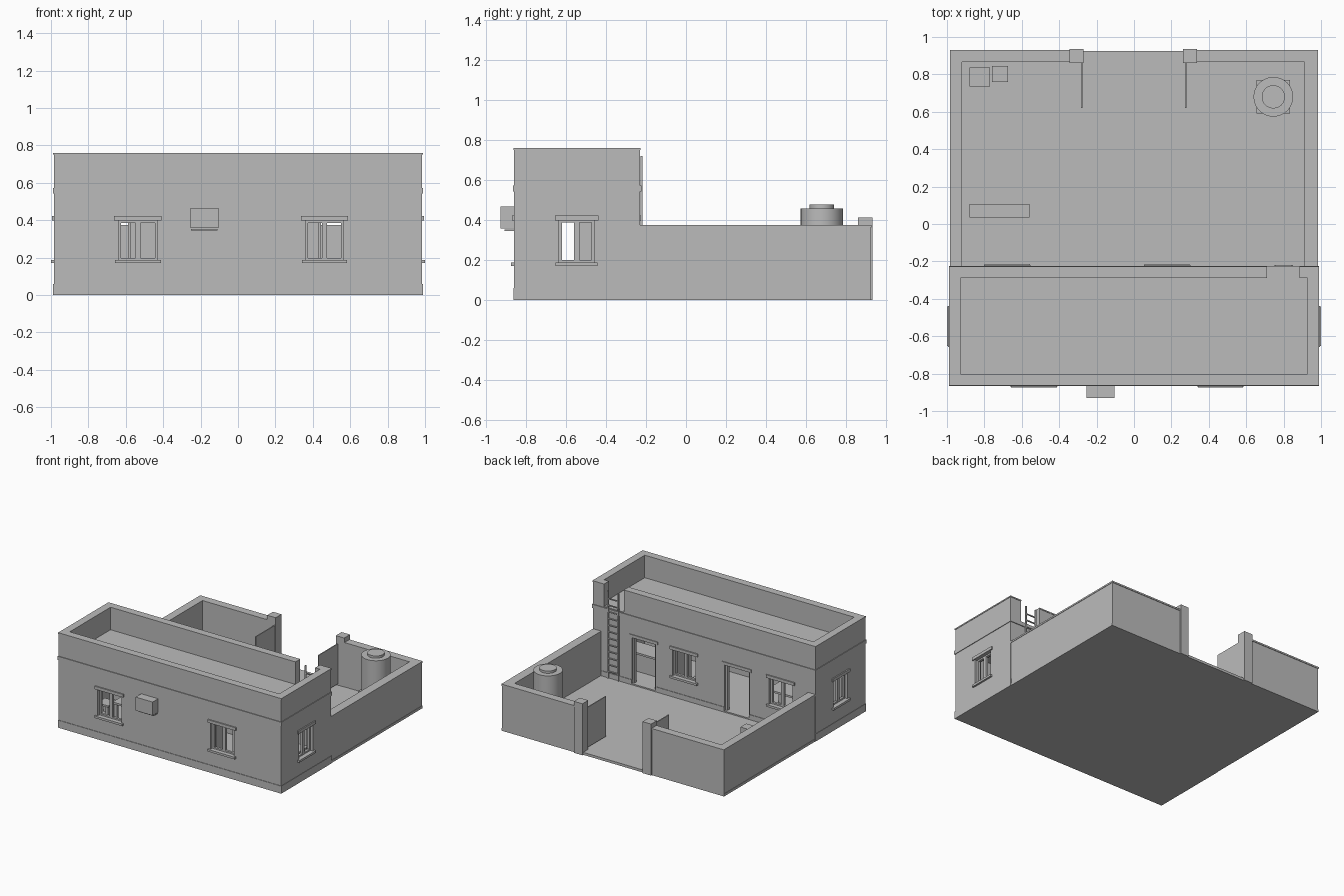
import bpy, bmesh, math
from mathutils import Matrix

if "Cube" in bpy.data.objects:
    bpy.data.objects.remove(bpy.data.objects["Cube"])

grey = bpy.data.materials.new("plaster_grey")
grey.diffuse_color = (0.5, 0.5, 0.5, 1)
grey.use_nodes = True
grey.node_tree.nodes["Principled BSDF"].inputs["Base Color"].default_value = grey.diffuse_color

def boxes(name, items):
    """One object from boxes given as (x0, x1, y0, y1, z0, z1)."""
    bm = bmesh.new()
    for x0, x1, y0, y1, z0, z1 in items:
        m = Matrix.Translation(((x0 + x1) / 2, (y0 + y1) / 2, (z0 + z1) / 2))
        bmesh.ops.create_cube(bm, size=1, matrix=m @ Matrix.Diagonal((x1 - x0, y1 - y0, z1 - z0, 1)))
    me = bpy.data.meshes.new(name)
    bm.to_mesh(me)
    bm.free()
    me.materials.append(grey)
    ob = bpy.data.objects.new(name, me)
    bpy.context.collection.objects.link(ob)
    return ob

def cut(ob, *cutters):
    """Subtract each group of boxes, then bake the result."""
    helpers = []
    for items in cutters:
        c = boxes("cutter", items)
        c.hide_render = True
        helpers.append(c)
        mod = ob.modifiers.new("cut", 'BOOLEAN')
        mod.operation, mod.object, mod.solver = 'DIFFERENCE', c, 'EXACT'
    bpy.context.view_layer.update()
    dg = bpy.context.evaluated_depsgraph_get()
    me = bpy.data.meshes.new_from_object(ob.evaluated_get(dg))
    ob.modifiers.clear()
    ob.data = me
    for c in helpers:
        bpy.data.objects.remove(c)

def cylinder(name, x, y, parts):
    """Stacked smooth cylinders given as (radius, z0, z1)."""
    bm = bmesh.new()
    for r, z0, z1 in parts:
        bmesh.ops.create_cone(bm, cap_ends=True, segments=32, radius1=r, radius2=r, depth=z1 - z0,
                              matrix=Matrix.Translation((x, y, (z0 + z1) / 2)))
    me = bpy.data.meshes.new(name)
    bm.to_mesh(me)
    bm.free()
    me.materials.append(grey)
    ob = bpy.data.objects.new(name, me)
    bpy.context.collection.objects.link(ob)
    bpy.context.view_layer.objects.active = ob
    ob.select_set(True)
    bpy.ops.object.shade_smooth_by_angle(angle=math.radians(30))
    ob.select_set(False)

X, YF, YB, YW = 0.985, -0.86, -0.23, 0.925   # half width, house front, house back, yard back
T = 0.058                                    # wall thickness

# Openings: side of the house, start and end along the wall
windows = [("front", -0.64, -0.43), ("front", 0.36, 0.565),
           ("back", -0.78, -0.575), ("back", 0.075, 0.28),
           ("left", -0.635, -0.46), ("right", -0.635, -0.46)]
doors = [(-0.40, -0.18), (0.43, 0.64)]

def on_wall(side, a, b, out0, out1, z0, z1):
    """Box along a wall; out0..out1 is measured outward from the wall face."""
    if side == "front":
        return (a, b, YF - out1, YF - out0, z0, z1)
    if side == "back":
        return (a, b, YB + out0, YB + out1, z0, z1)
    if side == "left":
        return (-X - out1, -X - out0, a, b, z0, z1)
    return (X + out0, X + out1, a, b, z0, z1)

# House shell with room, roof well, ladder notch and openings
shell = boxes("house_shell", [(-X, X, YF, YB, 0, 0.755)])
openings = [on_wall(s, a, b, -T - 0.02, 0.02, 0.185, 0.40) for s, a, b in windows]
openings += [on_wall("back", a, b, -T - 0.02, 0.02, 0.03, 0.40) for a, b in doors]
openings.append((0.71, 0.885, YB - T - 0.02, YB + 0.02, 0.58, 0.9))
cut(shell,
    [(-X + T, X - T, YF + T, YB - T, 0.03, 0.545), (-X + T, X - T, YF + T, YB - T, 0.58, 0.9)],
    openings)

# Thin cap on the parapet
cap = boxes("parapet_cap", [(-X - .003, X + .003, YF - .003, YB + .003, 0.75, 0.76)])
cut(cap, [(-X + T, X - T, YF + T, YB - T, 0.7, 0.9)],
    [(0.71, 0.885, YB - T - 0.02, YB + 0.02, 0.7, 0.9)])

# Cornice band and plinth around the house
band = boxes("cornice_band", [(-X - .005, X + .005, YF - .006, YB + .006, 0.543, 0.572)])
cut(band, [(-X + .01, X - .01, YF + .01, YB - .01, 0.5, 0.6)])
plinth = boxes("plinth", [(-X - .003, X + .003, YF - .004, YB + .004, 0, 0.06)])
cut(plinth, [(-X + .01, X - .01, YF + .01, YB - .01, -0.1, 0.1)],
    [on_wall("back", a, b, -0.05, 0.02, 0.03, 0.1) for a, b in doors])

# Window frames, lintels and sills
frames, lintels, sills = [], [], []
for s, a, b in windows:
    m = (a + b) / 2
    for p, q in ((a, a + .014), (m - .013, m + .013), (b - .014, b)):
        frames.append(on_wall(s, p, q, -0.04, -0.02, 0.185, 0.40))
    for z in (0.185, 0.386):
        frames.append(on_wall(s, a, b, -0.04, -0.02, z, z + 0.014))
    lintels.append(on_wall(s, a - .022, b + .022, -0.02, 0.01, 0.398, 0.422))
    sills.append(on_wall(s, a - .018, b + .018, -0.02, 0.015, 0.17, 0.187))
for a, b in doors:
    for p, q in ((a, a + .014), (b - .014, b)):
        frames.append(on_wall("back", p, q, -0.04, -0.015, 0.03, 0.40))
    frames.append(on_wall("back", a, b, -0.04, -0.015, 0.386, 0.40))
    lintels.append(on_wall("back", a - .02, b + .02, -0.02, 0.006, 0.398, 0.422))
boxes("frames", frames)
boxes("lintels", lintels)
boxes("sills", sills)

# Inner partition with a doorway
partition = boxes("partition", [(0.335, 0.365, YF + T, YB - T, 0.03, 0.545)])
cut(partition, [(0.3, 0.4, -0.70, -0.55, 0.031, 0.41)])

# Furniture inside: kitchen counter, table, stools
boxes("kitchen_counter", [(0.56, 0.90, -0.56, -0.42, 0.03, 0.17), (0.55, 0.91, -0.57, -0.41, 0.17, 0.185)])
def table(name, x, y, w, d, h):
    legs = [(x + i * w - .01, x + i * w + .01, y + j * d - .01, y + j * d + .01, 0.03, h)
            for i in (-1, 1) for j in (-1, 1)]
    boxes(name, legs + [(x - w - .02, x + w + .02, y - d - .02, y + d + .02, h, h + .015)])
table("table", -0.55, -0.52, 0.12, 0.06, 0.17)
table("stool_left", -0.80, -0.52, 0.03, 0.03, 0.11)
table("stool_right", -0.32, -0.52, 0.03, 0.03, 0.11)

# Yard floor, walls and coping
boxes("yard_floor", [(-X, X, YB, YW, 0, 0.02)])
inner = (-0.92, 0.912, YB - 0.1, 0.865, -0.1, 0.5)
gate = (-0.30, 0.30, 0.8, 1.0, -0.1, 0.5)
walls = boxes("yard_walls", [(-X + .003, X - .003, YB, YW, 0, 0.365)])
cut(walls, [inner], [gate])
coping = boxes("yard_coping", [(-X, X, YB, YW + .004, 0.362, 0.375)])
cut(coping, [inner], [gate])

# Gate pillars and open gate leaves
boxes("gate_pillars", [(-0.345, -0.27, 0.862, 0.935, 0, 0.412), (0.262, 0.337, 0.862, 0.935, 0, 0.412)])
boxes("gate_leaves", [(-0.284, -0.276, 0.62, 0.864, 0.03, 0.35), (0.272, 0.28, 0.62, 0.864, 0.03, 0.35)])

# Ladder to the roof
rails = [(x - .005, x + .005, YB + .002, YB + .012, 0.02, 0.72) for x in (0.755, 0.845)]
rungs = [(0.755, 0.845, YB + .003, YB + .011, 0.07 + i * .053, 0.078 + i * .053) for i in range(12)]
boxes("ladder", rails + rungs)

# Water tank on its stand
boxes("tank_stand", [(0.655, 0.835, 0.59, 0.77, 0.02, 0.18)])
cylinder("water_tank", 0.745, 0.68, [(0.106, 0.18, 0.458), (0.062, 0.45, 0.476)])

# Air conditioner on the front wall
boxes("air_conditioner", [(-0.255, -0.105, -0.93, YF + .005, 0.358, 0.466)])
boxes("air_conditioner_bracket", [(-0.25, -0.11, -0.91, YF + .005, 0.345, 0.352)])

# Bench and crates in the yard
boxes("bench", [(-0.88, -0.558, 0.035, 0.108, 0.02, 0.13)])
boxes("crates", [(-0.88, -0.77, 0.735, 0.838, 0.02, 0.14), (-0.76, -0.675, 0.76, 0.846, 0.02, 0.10)])
